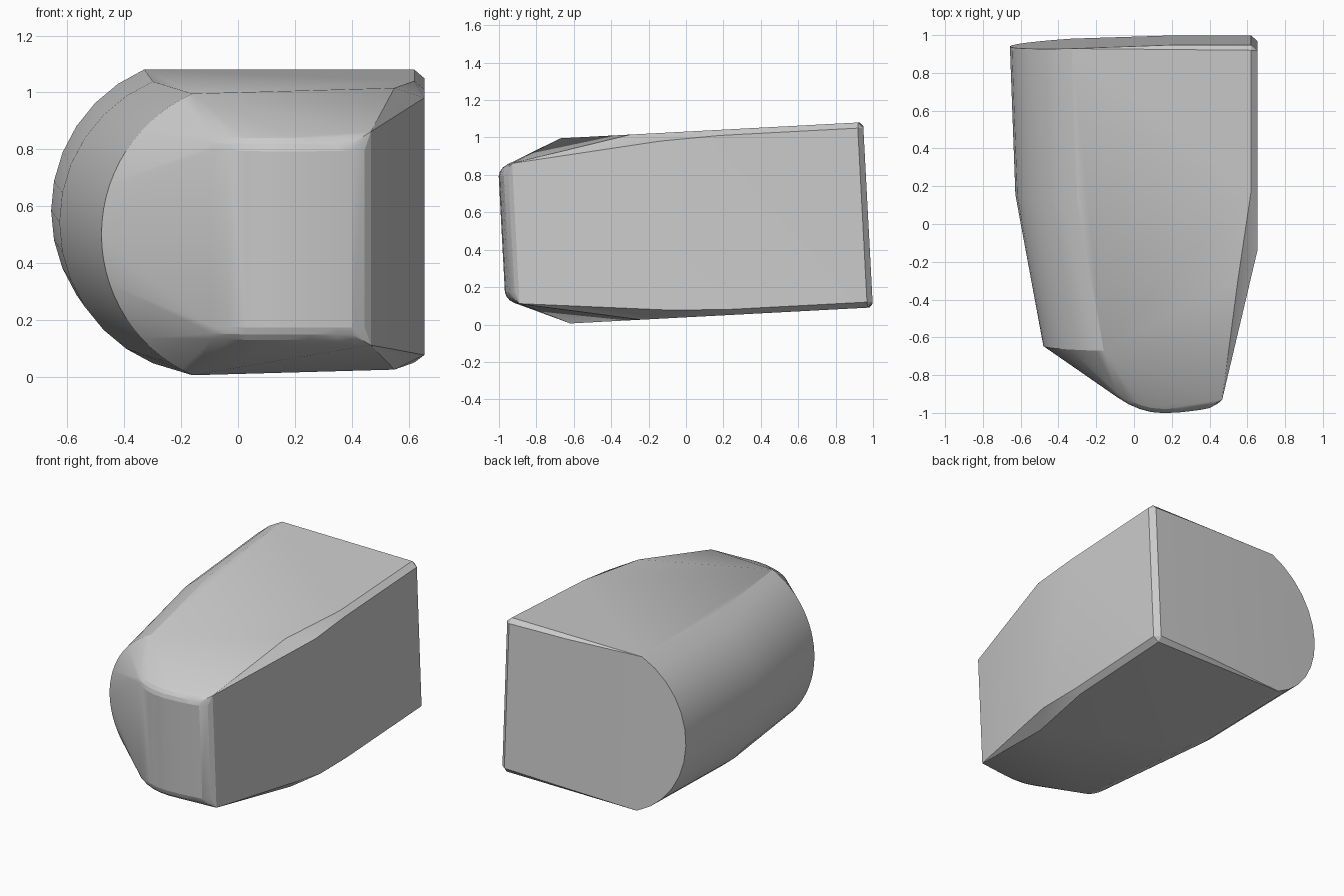
import bpy, bmesh, math

if "Cube" in bpy.data.objects:
    bpy.data.objects.remove(bpy.data.objects["Cube"])

TILT = 0.053      # the whole block leans slightly nose-down
H = 0.495         # half height before tilting
pts = []


def add(x, v, w):
    pts.append((x, v - TILT * w, 0.535 + w + TILT * v))


def pair(x, v, w):
    add(x, v, w)
    add(x, v, -w)


def arc(x_left, x_end, n, v_mid, v_end):
    """Bulging left-hand arc from top edge to bottom edge."""
    s = x_end - x_left
    r = (H * H + s * s) / (2 * s)
    a = math.asin(H / r)
    for i in range(n + 1):
        t = -a + 2 * a * i / n
        w = r * math.sin(t)
        x = x_left + r - r * math.cos(t)
        add(x, v_mid + (v_end - v_mid) * (x - x_left) / s, w)


# Rear, middle and front arcs of the rounded left flank
arc(-0.657, -0.33, 12, 0.940, 0.955)
arc(-0.628, -0.30, 12, 0.155, 0.155)
arc(-0.48, -0.16, 28, -0.645, -0.645)

# Bevelled rear corners, with the rear face bending at x = 0.2
pair(0.20, 0.973, 0.475)
pair(0.62, 0.973, 0.465)
pair(0.20, 0.946, H)
pair(0.62, 0.946, H)
pair(0.655, 0.943, 0.465)

# Bevel along the right side, widening towards the nose
pair(0.62, 0.20, H)
pair(0.55, -0.27, H)
pair(0.655, 0.20, 0.465)
pair(0.655, -0.11, 0.452)
pair(0.467, -0.91, 0.375)

# Rounded nose pad
nose = [(0.445, -0.933), (0.40, -0.958), (0.35, -0.968), (0.25, -0.980),
        (0.16, -0.985), (0.09, -0.979), (0.03, -0.963), (-0.03, -0.937),
        (-0.09, -0.900)]
for w, back in ((0.31, 0), (0.335, 0.008), (0.355, 0.024), (0.37, 0.048)):
    for x, v in nose:
        pair(x, v + back, w)

# Wrap everything in one tight convex shell
bm = bmesh.new()
for p in pts:
    bm.verts.new(p)
res = bmesh.ops.convex_hull(bm, input=bm.verts[:])
loose = [v for v in bm.verts if not v.link_faces]
bmesh.ops.delete(bm, geom=loose, context='VERTS')
bmesh.ops.dissolve_limit(bm, angle_limit=math.radians(0.5),
                         verts=bm.verts[:], edges=bm.edges[:])
bmesh.ops.recalc_face_normals(bm, faces=bm.faces[:])
mesh = bpy.data.meshes.new("rounded_block")
bm.to_mesh(mesh)
bm.free()
block = bpy.data.objects.new("rounded_block", mesh)
bpy.context.collection.objects.link(block)
bpy.context.view_layer.objects.active = block
block.select_set(True)
bpy.ops.object.shade_smooth_by_angle(angle=math.radians(16))
